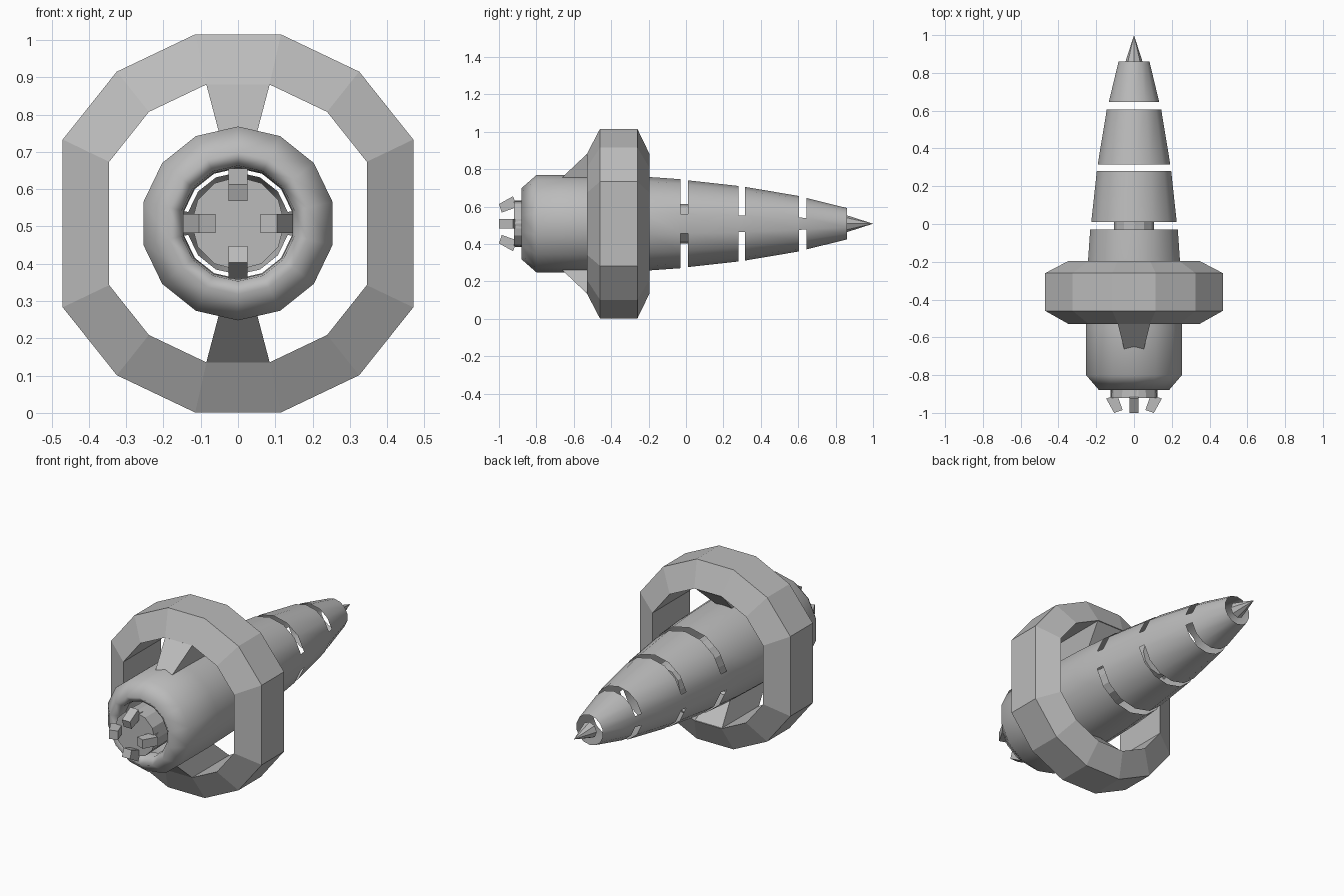
import bpy, bmesh
from math import sin, cos, tau

if "Cube" in bpy.data.objects:
    bpy.data.objects.remove(bpy.data.objects["Cube"])

AXIS = 0.508  # height of the long axis

grey = bpy.data.materials.new("hull grey")
grey.use_nodes = True
grey.diffuse_color = (0.5, 0.5, 0.5, 1)
grey.node_tree.nodes["Principled BSDF"].inputs["Base Color"].default_value = (0.5, 0.5, 0.5, 1)


def make(name, bm, smooth=False):
    bmesh.ops.recalc_face_normals(bm, faces=bm.faces)
    for f in bm.faces:
        f.smooth = smooth
    mesh = bpy.data.meshes.new(name)
    bm.to_mesh(mesh)
    bm.free()
    mesh.materials.append(grey)
    obj = bpy.data.objects.new(name, mesh)
    obj.location.z = AXIS
    bpy.context.collection.objects.link(obj)
    return obj


def circle(r, y, sides):
    return [(r * sin(tau * k / sides), y, r * cos(tau * k / sides)) for k in range(sides)]


def loft(bm, sections, keep=lambda row, col: True, closed=False):
    rings = [[bm.verts.new(p) for p in s] for s in sections]
    n = len(rings[0])
    if closed:
        rings.append(rings[0])
    for row, (a, b) in enumerate(zip(rings, rings[1:])):
        for col in range(n):
            if keep(row, col):
                j = (col + 1) % n
                bm.faces.new((a[col], a[j], b[j], b[col]))
    return rings


def prism(name, a, b):
    bm = bmesh.new()
    rings = loft(bm, [a, b])
    for ring in rings:
        bm.faces.new(ring)
    return make(name, bm)


# Tapered thin hull with a rolled front lip; slots leave only the two side bridges
profile = [(0.15, -0.80), (0.155, -0.85), (0.19, -0.88), (0.26, -0.80), (0.26, -0.55),
           (0.25, -0.20), (0.238, -0.03), (0.232, 0.01), (0.202, 0.28), (0.197, 0.315),
           (0.148, 0.605), (0.137, 0.645), (0.084, 0.86)]
slots, bridges = (6, 8, 10), (3, 10)
bm = bmesh.new()
loft(bm, [circle(r, y, 14) for r, y in profile],
     keep=lambda row, col: row not in slots or col in bridges)
make("hull", bm, smooth=True)

# Inner core and nose spike
prism("core", circle(0.125, -0.92, 12), circle(0.102, 0.2, 12))
bm = bmesh.new()
base = [bm.verts.new(p) for p in circle(0.045, 0.86, 8)]
tip = bm.verts.new((0, 1, 0))
for i, v in enumerate(base):
    bm.faces.new((v, base[(i + 1) % 8], tip))
bm.faces.new(base)
make("spike", bm)

# Twelve-sided ring with bevelled cross-section
quarter = [(0.115, 0.507), (0.325, 0.407), (0.47, 0.225)]
outline = quarter + [(x, -z) for x, z in reversed(quarter)]
outline += [(-x, -z) for x, z in outline]
section = [(0.735, -0.53), (1, -0.46), (1, -0.26), (0.735, -0.195)]
bm = bmesh.new()
loft(bm, [[(x * s, y, z * s) for x, z in outline] for s, y in section], closed=True)
make("ring", bm)

# Swept pylons joining ring and hull
for name, s in (("upper_pylon", 1), ("lower_pylon", -1)):
    low = [(-0.05, -0.67, 0.24 * s), (0.05, -0.67, 0.24 * s),
           (0.05, -0.34, 0.24 * s), (-0.05, -0.34, 0.24 * s)]
    high = [(-0.085, -0.53, 0.373 * s), (0.085, -0.53, 0.373 * s),
            (0.085, -0.2, 0.373 * s), (-0.085, -0.2, 0.373 * s)]
    prism(name, low, high)

# Four hooked claws around the core's front
claw = [(-0.88, 0.12), (-0.915, 0.122), (-0.925, 0.147), (-1.0, 0.105),
        (-0.985, 0.06), (-0.915, 0.085), (-0.88, 0.085)]
for i, name in enumerate(("top", "left", "bottom", "right")):
    claw_obj = prism(name + "_claw", [(-0.025, y, r) for y, r in claw],
                     [(0.025, y, r) for y, r in claw])
    claw_obj.rotation_euler.y = i * tau / 4
